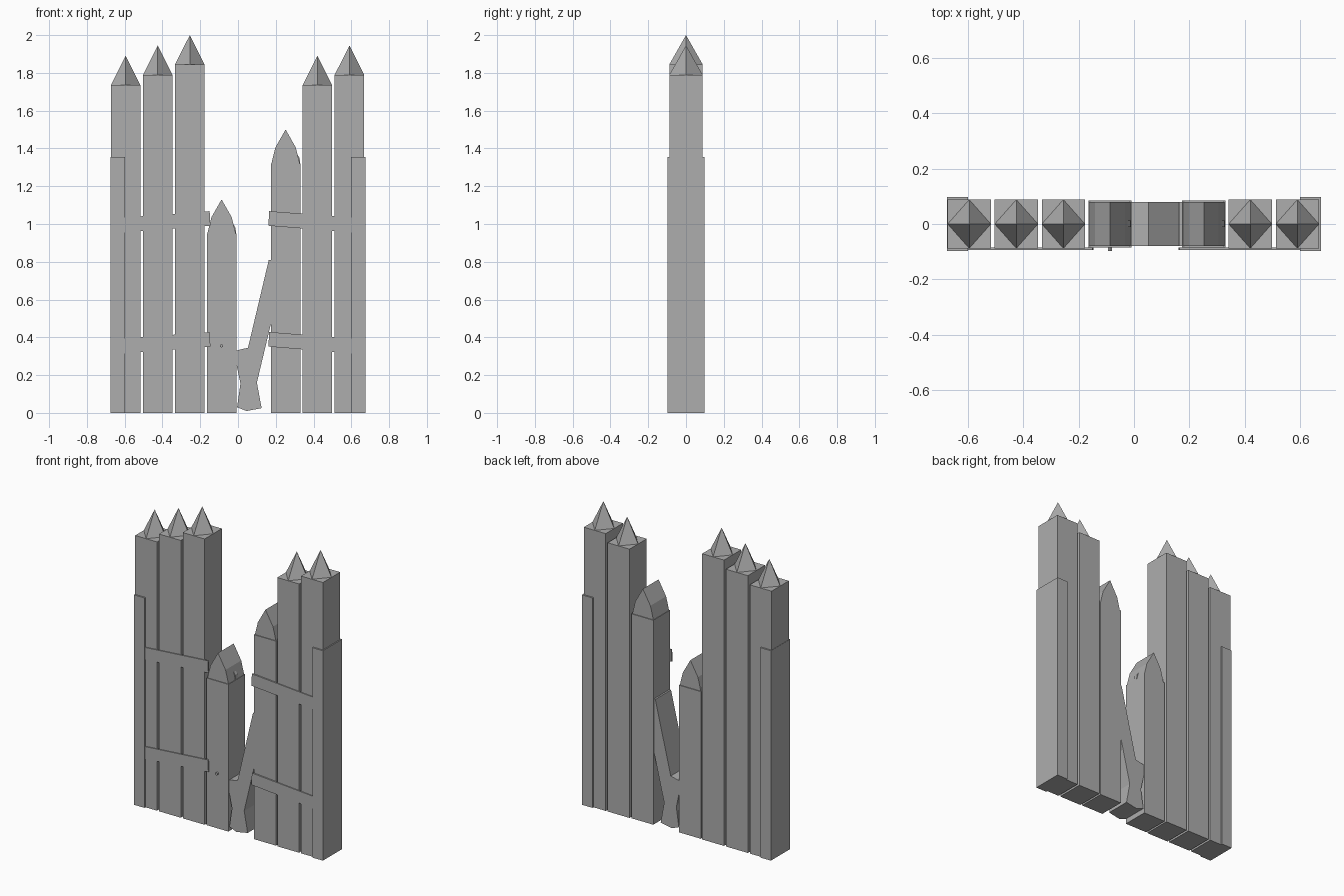
import bpy, bmesh, math

if "Cube" in bpy.data.objects:
    bpy.data.objects.remove(bpy.data.objects["Cube"])

grey = bpy.data.materials.new("weathered grey")
grey.diffuse_color = (0.42, 0.42, 0.42, 1)
grey.use_nodes = True
grey.node_tree.nodes["Principled BSDF"].inputs["Base Color"].default_value = grey.diffuse_color


def finish(name, bm):
    bmesh.ops.recalc_face_normals(bm, faces=bm.faces)
    me = bpy.data.meshes.new(name)
    bm.to_mesh(me)
    bm.free()
    me.materials.append(grey)
    ob = bpy.data.objects.new(name, me)
    bpy.context.collection.objects.link(ob)
    return ob


def prism(name, profile, y0, y1):
    """Extrude an (x, z) outline from y0 to y1."""
    bm = bmesh.new()
    face = bm.faces.new([bm.verts.new((x, y0, z)) for x, z in profile])
    ext = bmesh.ops.extrude_face_region(bm, geom=[face])
    moved = [v for v in ext["geom"] if isinstance(v, bmesh.types.BMVert)]
    bmesh.ops.translate(bm, verts=moved, vec=(0, y1 - y0, 0))
    return finish(name, bm)


def box(name, x0, x1, y0, y1, z0, z1):
    return prism(name, [(x0, z0), (x1, z0), (x1, z1), (x0, z1)], y0, y1)


def spike(name, x, z, rx, ry, h):
    """Four-sided point whose base corners touch the post edge midpoints."""
    bm = bmesh.new()
    base = [bm.verts.new(p) for p in
            ((x - rx, 0, z), (x, -ry, z), (x + rx, 0, z), (x, ry, z))]
    tip = bm.verts.new((x, 0, z + h))
    bm.faces.new(base)
    for i in range(4):
        bm.faces.new((base[i], base[(i + 1) % 4], tip))
    return finish(name, bm)


def nail(x, z, y=-0.091, r=0.009):
    bm = bmesh.new()
    bmesh.ops.create_cone(bm, cap_ends=True, segments=6, radius1=r,
                          radius2=r, depth=0.012)
    for v in bm.verts:
        v.co = (x + v.co.x, y + v.co.z, z + v.co.y)
    return finish("nail", bm)


HW, HD = 0.078, 0.088

# whole posts with pyramid points
for x, z in ((-0.595, 1.735), (-0.425, 1.79), (-0.255, 1.845),
             (0.42, 1.735), (0.59, 1.79)):
    box("post", x - HW, x + HW, -HD, HD, 0, z)
    spike("post_point", x, z, HW, HD, 0.155)

# worn posts with a ridged, kinked top
for x, z in ((-0.087, 0.95), (0.252, 1.32)):
    box("worn_post", x - HW, x + HW, -0.085, 0.085, 0, z)
    prism("worn_post_top",
          [(x - 0.075, z), (x + 0.075, z), (x + 0.054, z + 0.085),
           (x, z + 0.18), (x - 0.054, z + 0.085)], -0.08, 0.08)
    # splinter left at the broken edge
    prism("splinter", [(x + 0.06, z), (x + 0.078, z - 0.01),
                       (x + 0.074, z + 0.03), (x + 0.055, z + 0.06)],
          -0.01, 0.012)

# snapped post leaning on its neighbour
prism("snapped_post",
      [(0.045, 0.01), (0.125, 0.025), (0.1, 0.16), (0.176, 0.48),
       (0.176, 0.81), (0.163, 0.81), (0.053, 0.345), (-0.01, 0.33),
       (-0.01, 0.265), (0.013, 0.155), (-0.005, 0.03)], -0.08, 0.08)

# outer cladding on both ends
for s in (-1, 1):
    x0, x1 = sorted((s * 0.599, s * 0.675))
    box("end_cladding", x0, x1, -0.098, 0.098, 0, 1.355)

# sloping front rails
for s, inner in ((-1, 0.15), (1, 0.165)):
    for z in (0.955, 0.315):
        prism("rail", [(s * 0.605, z), (s * (inner - 0.004), z + 0.036),
                       (s * inner, z + 0.113), (s * 0.605, z + 0.079)],
              -0.094, -0.085)

nail(-0.087, 0.355)
